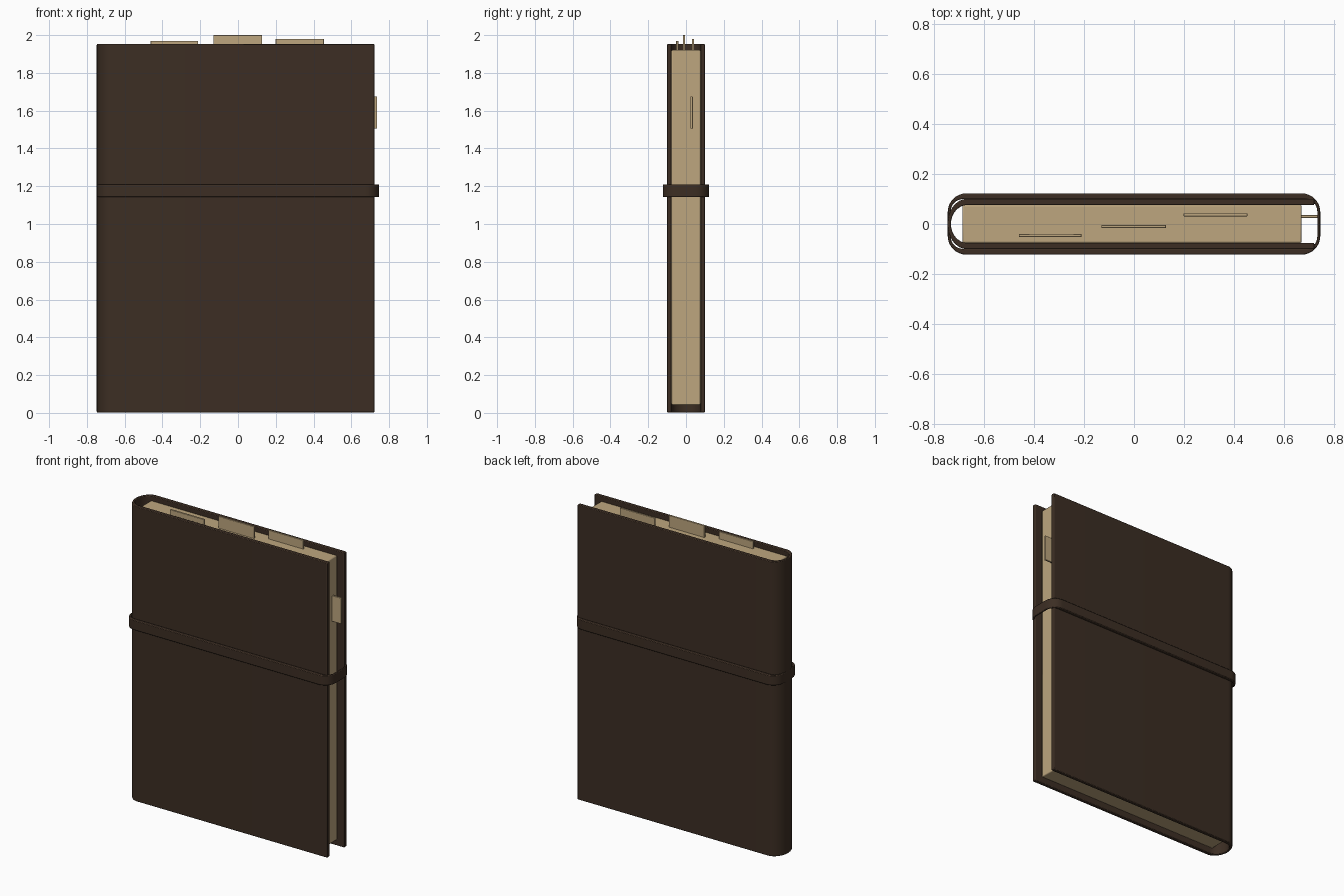
import bpy, bmesh, math

if "Cube" in bpy.data.objects:
    bpy.data.objects.remove(bpy.data.objects["Cube"])


def material(name, rgb):
    m = bpy.data.materials.new(name)
    m.diffuse_color = (*rgb, 1)
    m.use_nodes = True
    m.node_tree.nodes["Principled BSDF"].inputs["Base Color"].default_value = m.diffuse_color
    return m


LEATHER = material("dark brown leather", (0.045, 0.027, 0.017))
PAPER = material("cream paper", (0.51, 0.38, 0.21))


def finish(name, bm, mat, bevel, segments=2):
    bmesh.ops.recalc_face_normals(bm, faces=bm.faces)
    me = bpy.data.meshes.new(name)
    bm.to_mesh(me)
    bm.free()
    me.materials.append(mat)
    ob = bpy.data.objects.new(name, me)
    bpy.context.collection.objects.link(ob)
    b = ob.modifiers.new("soft edges", 'BEVEL')
    b.width, b.segments, b.limit_method, b.angle_limit = bevel, segments, 'ANGLE', math.radians(50)
    bpy.ops.object.select_all(action='DESELECT')
    ob.select_set(True)
    bpy.context.view_layer.objects.active = ob
    bpy.ops.object.shade_smooth_by_angle(angle=math.radians(35))
    return ob


def box(name, x, y, z, mat, bevel):
    bm = bmesh.new()
    bmesh.ops.create_cube(bm, size=1)
    for v in bm.verts:
        v.co = [r[0] + (r[1] - r[0]) * (c + 0.5) for r, c in zip((x, y, z), v.co)]
    return finish(name, bm, mat, bevel)


def arc(cx, cy, rx, ry, a0, a1, n):
    return [(cx + rx * math.cos(math.radians(a0 + (a1 - a0) * i / n)),
             cy + ry * math.sin(math.radians(a0 + (a1 - a0) * i / n))) for i in range(n + 1)]


def wall(name, outer, inner, z0, z1, mat, bevel, closed):
    """Upright wall between two matching outlines."""
    bm = bmesh.new()
    rings = [[bm.verts.new((x, y, z)) for x, y in pts]
             for pts, z in ((outer, z0), (outer, z1), (inner, z1), (inner, z0))]
    n = len(outer)
    for i in range(n if closed else n - 1):
        j = (i + 1) % n
        for k in range(4):
            a, b = rings[k], rings[(k + 1) % 4]
            bm.faces.new((a[i], a[j], b[j], b[i]))
    if not closed:
        for i in (0, -1):
            bm.faces.new([r[i] for r in rings])
    return finish(name, bm, mat, bevel)


def rounded_rect(hx, hy, rx, ry):
    pts = []
    for sx, sy, a in ((1, 1, 0), (-1, 1, 90), (-1, -1, 180), (1, -1, 270)):
        pts += arc(sx * (hx - rx), sy * (hy - ry), rx, ry, a, a + 90, 8)
    return pts


# Cover wrapping around the spine
outer = [(0.723, 0.101)] + arc(-0.668, 0, 0.08, 0.101, 90, 270, 24) + [(0.723, -0.101)]
inner = [(0.723, 0.076)] + arc(-0.668, 0, 0.066, 0.076, 90, 270, 24) + [(0.723, -0.076)]
wall("cover", outer, inner, 0.003, 1.952, LEATHER, 0.004, False)

# Page block
box("pages", (-0.688, 0.672), (-0.076, 0.076), (0.042, 1.922), PAPER, 0.006)

# Closing strap
wall("strap", rounded_rect(0.747, 0.123, 0.075, 0.075), rounded_rect(0.735, 0.1, 0.05, 0.05),
     1.143, 1.209, LEATHER, 0.004, True)

# Index tabs along the top and the fore edge
for i, (x0, x1, y, top) in enumerate(((-0.462, -0.211, -0.046, 1.97),
                                      (-0.131, 0.128, -0.01, 2.0),
                                      (0.199, 0.455, 0.037, 1.98))):
    box(f"top_tab_{i + 1}", (x0, x1), (y - 0.006, y + 0.006), (1.86, top), PAPER, 0.002)
box("side_tab", (0.6, 0.737), (0.024, 0.036), (1.505, 1.675), PAPER, 0.002)
